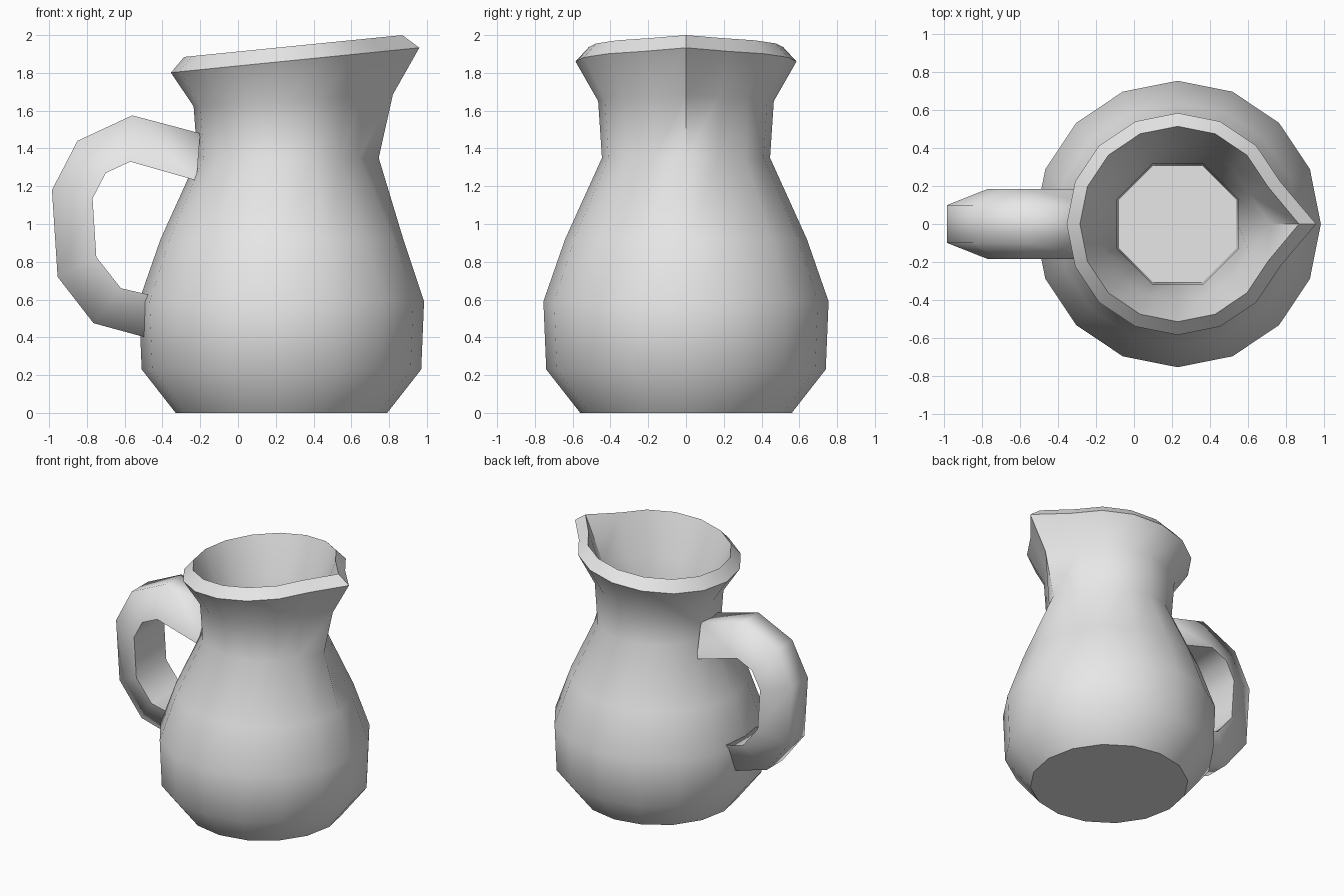
import bpy, bmesh
from math import cos, sin, pi
from mathutils import Vector

cube = bpy.data.objects.get("Cube")
if cube:
    bpy.data.objects.remove(cube, do_unlink=True)

SIDES = 16
CENTRE_X = 0.23

clay = bpy.data.materials.new("light_grey")
clay.use_nodes = True
clay.diffuse_color = (0.8, 0.8, 0.8, 1)
clay.node_tree.nodes["Principled BSDF"].inputs["Base Color"].default_value = (0.8, 0.8, 0.8, 1)


def loft(name, rings, smooth_angle):
    """Skin a list of closed point rings and cap both ends."""
    bm = bmesh.new()
    loops = [[bm.verts.new(p) for p in ring] for ring in rings]
    for a, b in zip(loops, loops[1:]):
        n = len(a)
        for i in range(n):
            j = (i + 1) % n
            bm.faces.new((a[i], a[j], b[j], b[i]))
    bm.faces.new(loops[0][::-1])
    bm.faces.new(loops[-1])
    bmesh.ops.recalc_face_normals(bm, faces=bm.faces)
    mesh = bpy.data.meshes.new(name)
    bm.to_mesh(mesh)
    bm.free()
    mesh.materials.append(clay)
    obj = bpy.data.objects.new(name, mesh)
    bpy.context.collection.objects.link(obj)
    bpy.ops.object.select_all(action="DESELECT")
    obj.select_set(True)
    bpy.context.view_layer.objects.active = obj
    bpy.ops.object.shade_smooth_by_angle(angle=smooth_angle)
    return obj


def jug_ring(z, radius, spout, tilt, octagonal=False):
    """Ring with one vertex pulled out to the spout and a height tilt along x."""
    ring = []
    for k in range(SIDES):
        a = 2 * pi * k / SIDES
        r = spout if k == 0 else radius
        if octagonal and k % 2 == 0:
            r = radius * cos(pi / 8)
        ring.append(Vector((CENTRE_X + r * cos(a), r * sin(a), z + tilt * r * cos(a))))
    return ring


# Jug wall: up the outside, over the slanted rim, down the inside
profile = [
    (0.0, 0.56, 0.56, 0), (0.23, 0.74, 0.74, 0), (0.59, 0.755, 0.755, 0),
    (0.92, 0.64, 0.645, 0), (1.35, 0.445, 0.515, 0), (1.65, 0.465, 0.59, 0.06),
    (1.86, 0.585, 0.73, 0.1), (1.936, 0.515, 0.64, 0.1),
    (1.64, 0.41, 0.49, 0.06), (1.33, 0.345, 0.345, 0, True), (0.12, 0.335, 0.335, 0, True),
]
loft("jug_body", [jug_ring(*p) for p in profile], 0.8)

# Handle: outer and inner edge paths, swept with a section wider on the inside
outer = [(-0.20, 1.48), (-0.56, 1.575), (-0.85, 1.44), (-0.985, 1.18),
         (-0.955, 0.72), (-0.765, 0.475), (-0.49, 0.40)]
inner = [(-0.22, 1.23), (-0.57, 1.33), (-0.70, 1.27), (-0.77, 1.135),
         (-0.75, 0.825), (-0.62, 0.66), (-0.47, 0.625)]
sections = [[Vector((ox, -0.1, oz)), Vector((ox, 0.1, oz)),
             Vector((ix, 0.185, iz)), Vector((ix, -0.185, iz))]
            for (ox, oz), (ix, iz) in zip(outer, inner)]
loft("handle", sections, 1.45)
